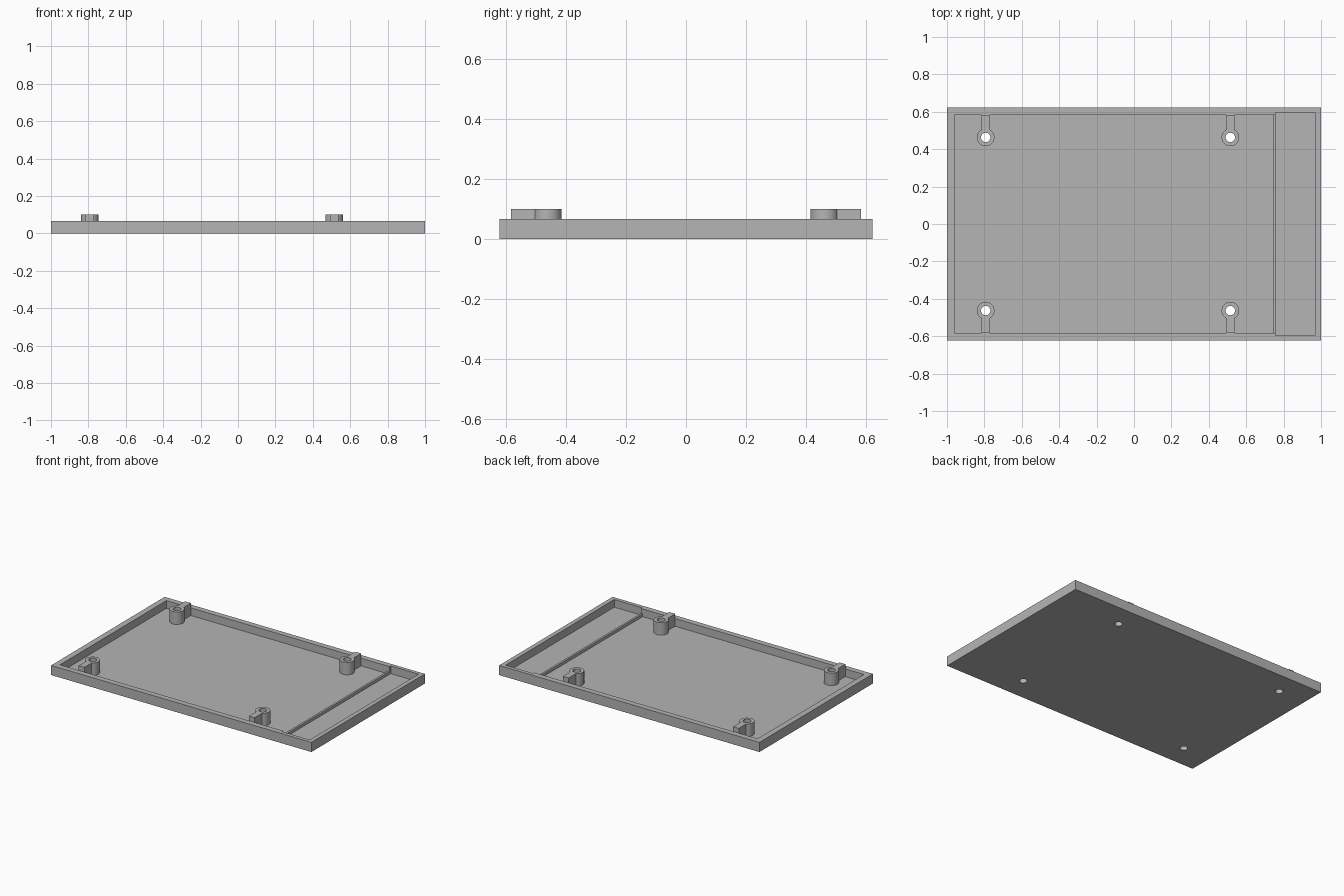
import bpy
import bmesh
from mathutils import Matrix

cube = bpy.data.objects.get("Cube")
if cube:
    bpy.data.objects.remove(cube, do_unlink=True)

FLOOR, RIM, POST_TOP = 0.0135, 0.067, 0.1
INNER_Y = 0.584
POST_X, POST_Y = (-0.793, 0.515), 0.463
POST_R, HOLE_R = 0.047, 0.025

grey = bpy.data.materials.new("plain grey")
grey.use_nodes = True
colour = (0.46, 0.46, 0.46, 1)
grey.diffuse_color = colour
grey.node_tree.nodes["Principled BSDF"].inputs["Base Color"].default_value = colour


def finish(name, bm):
    mesh = bpy.data.meshes.new(name)
    bm.to_mesh(mesh)
    bm.free()
    mesh.materials.append(grey)
    obj = bpy.data.objects.new(name, mesh)
    bpy.context.collection.objects.link(obj)
    return obj


def box(name, x0, x1, y0, y1, z0, z1):
    bm = bmesh.new()
    place = (Matrix.Translation(((x0 + x1) / 2, (y0 + y1) / 2, (z0 + z1) / 2))
             @ Matrix.Diagonal((x1 - x0, y1 - y0, z1 - z0, 1)))
    bmesh.ops.create_cube(bm, size=1, matrix=place)
    return finish(name, bm)


def cylinder(name, x, y, radius, z0, z1):
    bm = bmesh.new()
    bmesh.ops.create_cone(bm, cap_ends=True, segments=40, radius1=radius,
                          radius2=radius, depth=z1 - z0,
                          matrix=Matrix.Translation((x, y, (z0 + z1) / 2)))
    return finish(name, bm)


def activate(obj):
    bpy.ops.object.select_all(action="DESELECT")
    obj.select_set(True)
    bpy.context.view_layer.objects.active = obj


def combine(target, other, operation):
    mod = target.modifiers.new(operation.lower(), "BOOLEAN")
    mod.operation, mod.solver, mod.object = operation, "EXACT", other
    activate(target)
    bpy.ops.object.modifier_apply(modifier=mod.name)
    bpy.data.objects.remove(other, do_unlink=True)


# Shallow tray with a main cavity and a slightly wider end compartment
tray = box("tray", -1, 1, -0.623, 0.623, 0, RIM)
combine(tray, box("main_cutter", -0.959, 0.76, -INNER_Y, INNER_Y, FLOOR, 0.2), "DIFFERENCE")
combine(tray, box("end_cutter", 0.756, 0.969, -0.597, 0.597, FLOOR, 0.2), "DIFFERENCE")

# Low ridge dividing the two areas
box("divider_ridge", 0.742, 0.756, -INNER_Y, INNER_Y, FLOOR, 0.033)

# Hollow screw posts, each tied to the nearest long wall by a rib
for x, end in zip(POST_X, ("right", "left")):
    for side, row in ((-1, "front"), (1, "back")):
        y = side * POST_Y
        post = cylinder(f"{row}_{end}_post", x, y, POST_R, FLOOR, POST_TOP)
        near, far = sorted((y, side * INNER_Y))
        combine(post, box("rib", x - 0.022, x + 0.022, near, far, FLOOR, POST_TOP), "UNION")
        for part in (post, tray):
            combine(part, cylinder("hole_cutter", x, y, HOLE_R, -0.1, 0.2), "DIFFERENCE")
        activate(post)
        bpy.ops.object.shade_smooth_by_angle(angle=0.5)

activate(tray)
bpy.ops.object.shade_smooth_by_angle(angle=0.5)
